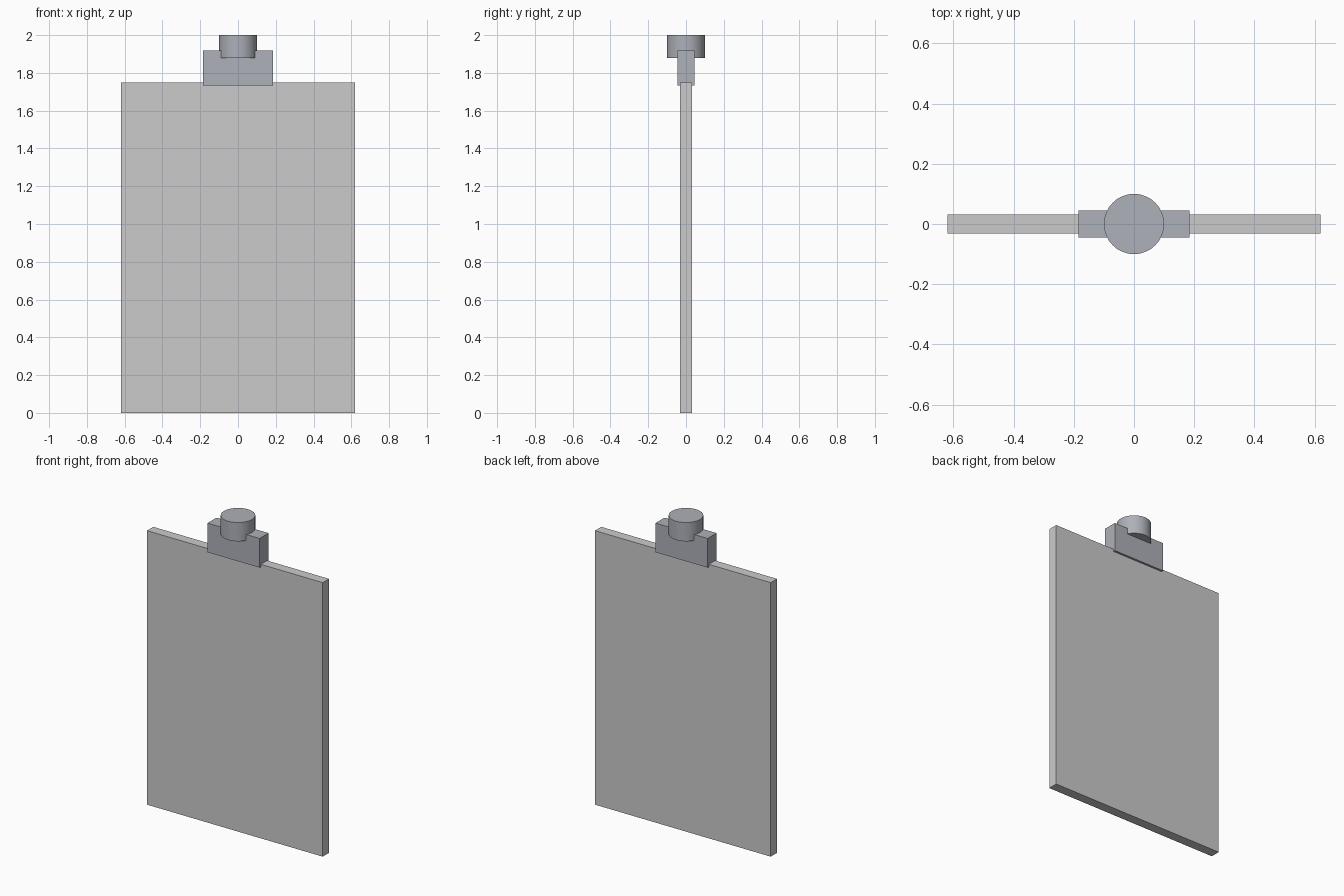
import bpy
import math

if "Cube" in bpy.data.objects:
    bpy.data.objects.remove(bpy.data.objects["Cube"])


def box(name, x, y, z0, z1):
    # Box centred on x = y = 0, spanning z0..z1
    bpy.ops.mesh.primitive_cube_add(size=1, location=(0, 0, (z0 + z1) / 2))
    ob = bpy.context.object
    ob.name = name
    ob.scale = (x, y, z1 - z0)
    bpy.ops.object.transform_apply(location=False, rotation=False, scale=True)
    return ob


metal = bpy.data.materials.new("metal")
metal.diffuse_color = (0.42, 0.44, 0.48, 1)
metal.use_nodes = True
metal.node_tree.nodes["Principled BSDF"].inputs["Base Color"].default_value = metal.diffuse_color

# Hanging flat panel
panel = box("panel", 1.24, 0.063, 0.0, 1.748)

# Clamp gripping the top edge of the panel
clamp = box("clamp", 0.368, 0.09, 1.732, 1.918)
clamp.data.materials.append(metal)

# Round ceiling mount set into the clamp
bpy.ops.mesh.primitive_cylinder_add(vertices=48, radius=0.1, depth=0.12,
                                    location=(0, 0, 1.94))
mount = bpy.context.object
mount.name = "ceiling_mount"
mount.data.materials.append(metal)
bpy.ops.object.shade_smooth_by_angle(angle=math.radians(30))
